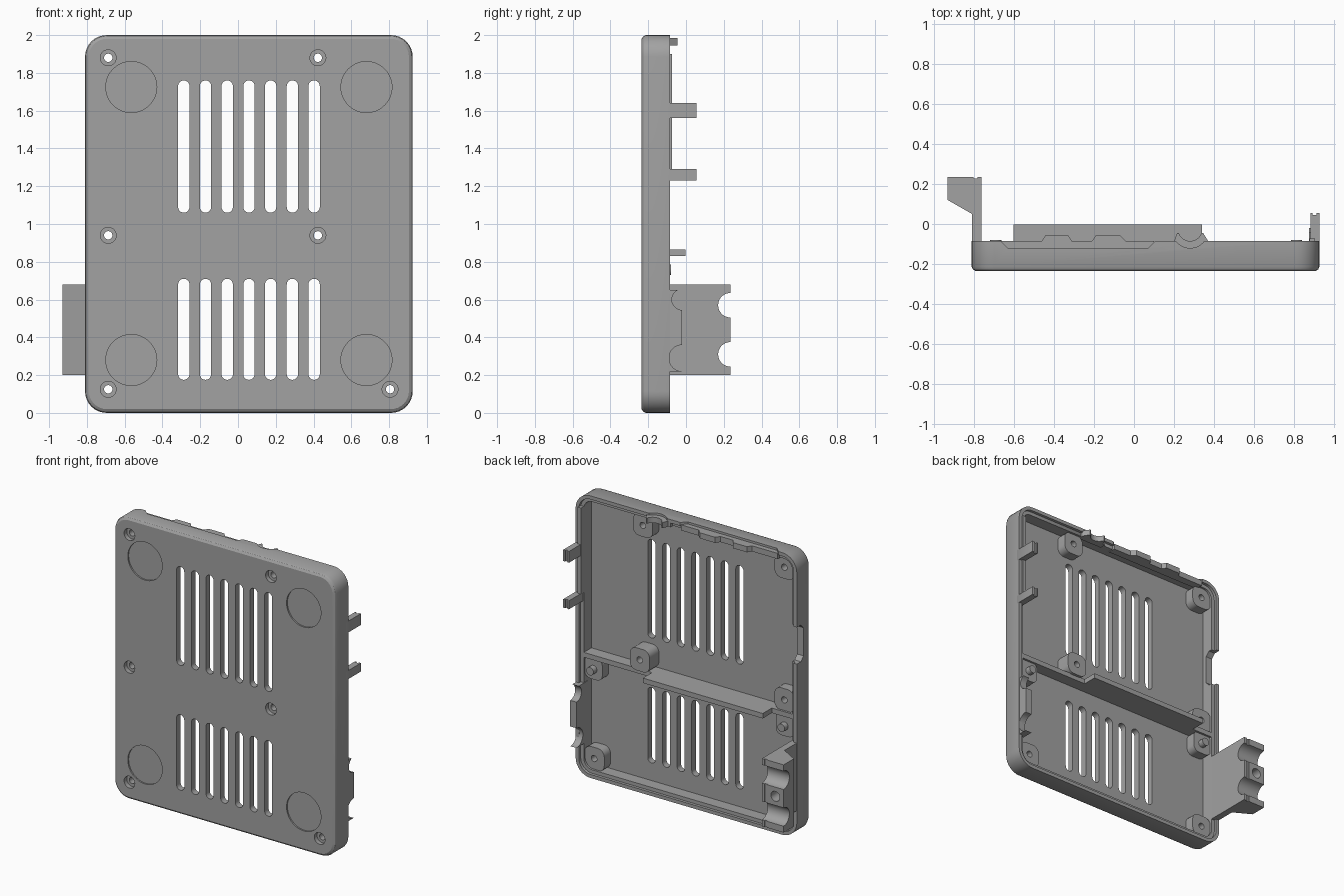
import bpy, bmesh, math

if "Cube" in bpy.data.objects:
    bpy.data.objects.remove(bpy.data.objects["Cube"])

grey = bpy.data.materials.new("plain grey")
grey.diffuse_color = (0.36, 0.36, 0.36, 1)
grey.use_nodes = True
grey.node_tree.nodes["Principled BSDF"].inputs["Base Color"].default_value = grey.diffuse_color


def loft(name, rings):
    """Closed solid through rings of equal point count."""
    bm = bmesh.new()
    vs = [[bm.verts.new(p) for p in r] for r in rings]
    n = len(vs[0])
    for a, b in zip(vs, vs[1:]):
        for i in range(n):
            bm.faces.new((a[i], a[(i + 1) % n], b[(i + 1) % n], b[i]))
    bm.faces.new(vs[0][::-1])
    bm.faces.new(vs[-1])
    bmesh.ops.recalc_face_normals(bm, faces=bm.faces)
    me = bpy.data.meshes.new(name)
    bm.to_mesh(me)
    bm.free()
    me.materials.append(grey)
    ob = bpy.data.objects.new(name, me)
    bpy.context.collection.objects.link(ob)
    return ob


def prism(name, pts, axis, a, b):
    """Extrude 2D points along x (y,z), y (x,z) or z (x,y)."""
    put = {"x": lambda p, t: (t, p[0], p[1]),
           "y": lambda p, t: (p[0], t, p[1]),
           "z": lambda p, t: (p[0], p[1], t)}[axis]
    return loft(name, [[put(p, t) for p in pts] for t in (a, b)])


def rrect(x0, x1, z0, z1, r, n=8):
    pts = []
    for cx, cz, s in ((x1 - r, z1 - r, 0), (x0 + r, z1 - r, 90),
                      (x0 + r, z0 + r, 180), (x1 - r, z0 + r, 270)):
        for i in range(n + 1):
            t = math.radians(s + 90 * i / n)
            pts.append((cx + r * math.cos(t), cz + r * math.sin(t)))
    return pts


def circle(u, v, r, n=32):
    return [(u + r * math.cos(2 * math.pi * i / n),
             v + r * math.sin(2 * math.pi * i / n)) for i in range(n)]


def box(name, x0, x1, y0, y1, z0, z1):
    return prism(name, [(x0, z0), (x1, z0), (x1, z1), (x0, z1)], "y", y0, y1)


def cut(target, cutters):
    for c in cutters:
        m = target.modifiers.new("cut", "BOOLEAN")
        m.operation, m.solver, m.object = "DIFFERENCE", "EXACT", c
        bpy.context.view_layer.objects.active = target
        bpy.ops.object.modifier_apply(modifier=m.name)
        bpy.data.objects.remove(c)


X0, X1, FRONT, RIM, FLOOR = -0.81, 0.925, -0.235, -0.085, -0.19


def outline(d):
    return rrect(X0 + d, X1 - d, d, 2 - d, 0.115 - d)


# Tray shell with bevelled front edge
shell = loft("tray_shell", [[(x, y, z) for x, z in outline(d)]
             for d, y in ((0.02, FRONT), (0.006, -0.226), (0, -0.213), (0, RIM))])
cuts = [prism("cavity", outline(0.05), "y", FLOOR, 0.1),
        prism("rim_step", outline(0.025), "y", -0.105, 0.1)]

# Ventilation slots
for i in range(7):
    x = -0.287 + 0.115 * i
    for z0, z1 in ((0.175, 0.71), (1.06, 1.76)):
        cuts.append(prism("slot", rrect(x - 0.03, x + 0.03, z0, z1, 0.0299, 6), "y", -0.3, 0))

# Round recesses for the feet
for x in (-0.565, 0.68):
    for z in (0.28, 1.725):
        cuts.append(prism("foot_recess", circle(x, z, 0.135, 48), "y", -0.3, FRONT + 0.01))

# Port openings in the top and side walls
cuts.append(prism("top_port", [(-0.67, -0.08), (-0.63, -0.12), (0.07, -0.12), (0.11, -0.08),
                               (0.11, 0.1), (-0.67, 0.1)], "z", 1.94, 2.1))
cuts.append(prism("jack_port", circle(0.28, -0.03, 0.09), "z", 1.94, 2.1))
cuts.append(prism("card_port", [(-0.16, 1.27), (-0.16, 1.47), (-0.13, 1.5), (0, 1.5),
                                (0, 1.24), (-0.13, 1.24)], "x", -0.9, -0.75))

# Screw bosses: centre, block extents, height
screws = [(-0.687, 1.88, -0.765, -0.61, 1.80, 1.955, -0.12),
          (0.423, 1.88, 0.345, 0.50, 1.80, 1.955, -0.12),
          (-0.687, 0.94, -0.765, -0.61, 0.86, 1.02, -0.12),
          (0.423, 0.94, 0.345, 0.50, 0.86, 1.02, -0.085),
          (-0.687, 0.125, -0.765, -0.61, 0.045, 0.205, -0.12),
          (0.805, 0.125, 0.725, 0.88, 0.045, 0.205, -0.12)]
for x, z, a, b, c, d, top in screws:
    boss = prism("screw_boss", rrect(a, b, c, d, 0.05, 6), "y", FLOOR - 0.005, top)
    cut(boss, [prism("bore", circle(x, z, 0.022, 24), "y", -0.3, 0.1)])
    cuts += [prism("bore", circle(x, z, 0.022, 24), "y", -0.3, 0),
             prism("counterbore", circle(x, z, 0.042), "y", -0.3, FRONT + 0.03)]
cut(shell, cuts)

# Alignment pegs on small pads below the divider
for x, a, b in ((-0.69, -0.765, -0.62), (0.81, 0.74, 0.88)):
    prism("peg_pad", rrect(a, b, 0.685, 0.84, 0.045, 6), "y", FLOOR - 0.005, -0.12)
    prism("peg", circle(x, 0.757, 0.028, 20), "y", -0.13, -0.08)

# Cross divider with raised centre
box("divider", X0 + 0.04, X1 - 0.04, FLOOR - 0.005, -0.105, 0.83, 0.865)
box("divider_raised", -0.60, 0.34, -0.11, -0.003, 0.83, 0.865)

# Stepped port tab behind the top wall
prism("top_port_tab", [(-0.66, -0.14), (0.1, -0.14), (0.1, -0.085), (-0.04, -0.085),
                       (-0.07, -0.055), (-0.19, -0.055), (-0.21, -0.085), (-0.31, -0.085),
                       (-0.33, -0.055), (-0.44, -0.055), (-0.46, -0.085), (-0.66, -0.085)],
      "z", 1.945, 1.985)
jack = prism("jack_tab", [(0.18, -0.13), (0.37, -0.13), (0.37, -0.085), (0.345, -0.045),
                          (0.215, -0.045), (0.2, -0.085), (0.18, -0.085)], "z", 1.945, 1.985)
cut(jack, [prism("notch", circle(0.28, -0.025, 0.06), "z", 1.9, 2.1)])

# Snap hooks and locating lip on the right wall
for z0, z1 in ((1.23, 1.29), (1.56, 1.64)):
    prism("snap_hook", [(0.88, -0.19), (0.925, -0.11), (0.925, 0.055), (0.91, 0.055),
                        (0.91, 0.045), (0.89, 0.045), (0.89, 0.055), (0.88, 0.055)],
          "z", z0, z1)
box("locating_lip", 0.875, 0.902, -0.19, -0.073, 1.29, 1.9)

# Notched cable tab on the right wall
tab = box("cable_tab", 0.872, 0.922, -0.15, -0.02, 0.22, 0.65)
cut(tab, [prism("notch", circle(-0.02, 0.60, 0.055), "x", 0.8, 1),
          prism("notch", circle(-0.02, 0.29, 0.07), "x", 0.8, 1)])

# Cable clamp bracket flaring out from the left wall
clamp = prism("cable_clamp", [(-0.76, FLOOR), (-0.76, 0.235), (-0.78, 0.235), (-0.78, 0.228),
                              (-0.80, 0.228), (-0.80, 0.235), (-0.93, 0.235), (-0.93, 0.12),
                              (-0.808, 0.05), (-0.808, FLOOR)], "z", 0.20, 0.68)
cut(clamp, [prism("notch", circle(0.235, z, 0.065), "x", -1, -0.7) for z in (0.31, 0.57)]
    + [prism("screw_hole", circle(-0.865, 0.44, 0.035, 24), "y", 0.13, 0.3)])

# Smooth the rounded surfaces, keep hard edges
for ob in bpy.context.collection.objects:
    ob.select_set(True)
bpy.ops.object.shade_smooth_by_angle(angle=math.radians(30))
